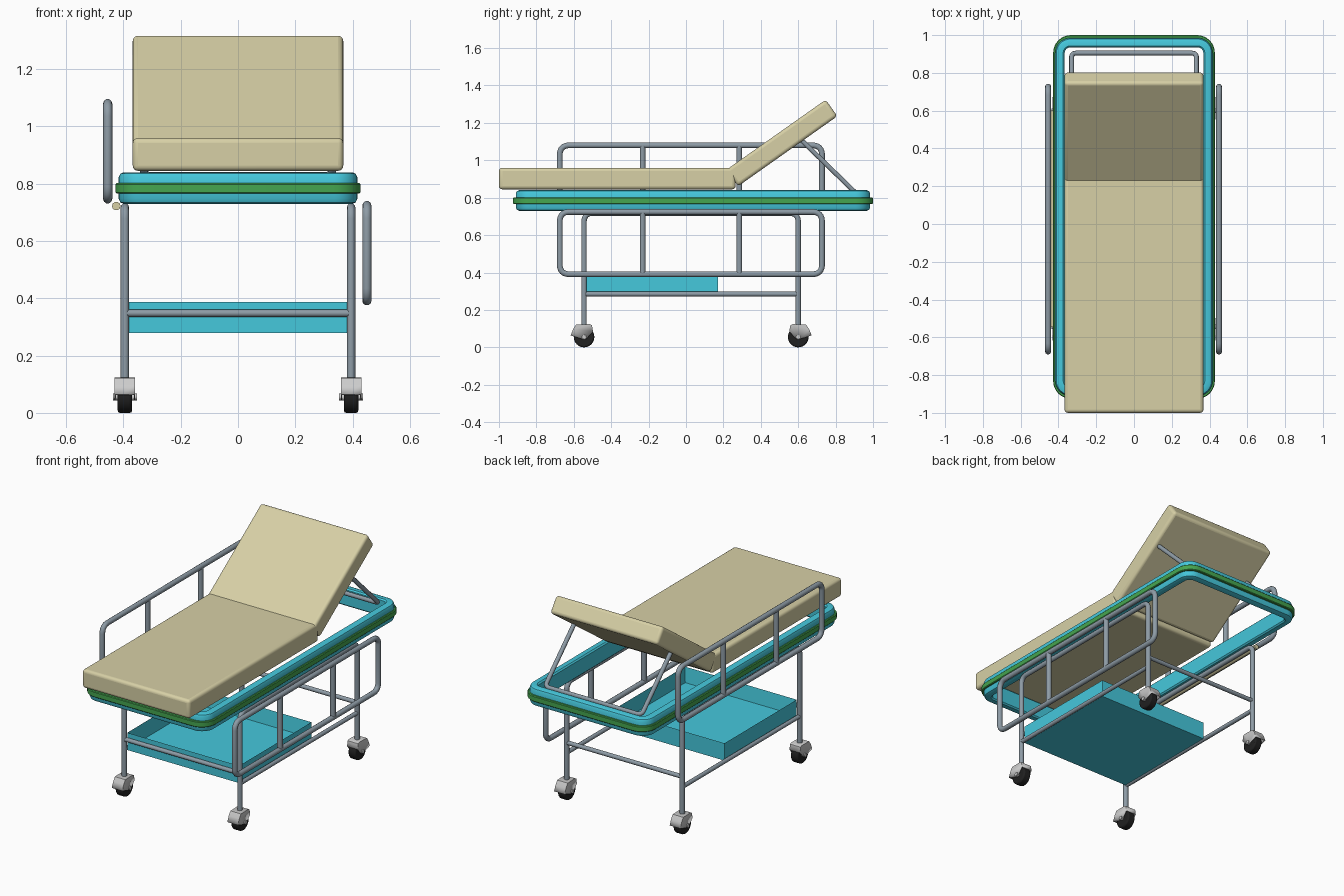
import bpy, bmesh, math
from mathutils import Vector

if "Cube" in bpy.data.objects:
    bpy.data.objects.remove(bpy.data.objects["Cube"])


def material(name, rgb):
    m = bpy.data.materials.new(name)
    m.diffuse_color = (*rgb, 1)
    m.use_nodes = True
    m.node_tree.nodes["Principled BSDF"].inputs["Base Color"].default_value = m.diffuse_color
    return m


BEIGE = material("beige_vinyl", (0.68, 0.63, 0.38))
CYAN = material("cyan_plastic", (0.06, 0.58, 0.72))
GREEN = material("green_bumper", (0.06, 0.38, 0.08))
STEEL = material("steel", (0.27, 0.33, 0.38))
LIGHT = material("light_grey", (0.55, 0.55, 0.55))
BLACK = material("rubber", (0.015, 0.015, 0.015))


def finish(name, bm, mat, bevel=0, segments=3, angle=35):
    bmesh.ops.recalc_face_normals(bm, faces=bm.faces)
    me = bpy.data.meshes.new(name)
    bm.to_mesh(me)
    bm.free()
    ob = bpy.data.objects.new(name, me)
    bpy.context.collection.objects.link(ob)
    me.materials.append(mat)
    if bevel:
        b = ob.modifiers.new("bevel", 'BEVEL')
        b.width, b.segments = bevel, segments
    bpy.ops.object.select_all(action='DESELECT')
    ob.select_set(True)
    bpy.context.view_layer.objects.active = ob
    bpy.ops.object.shade_smooth_by_angle(angle=math.radians(angle))
    return ob


def box(size):
    bm = bmesh.new()
    bmesh.ops.create_cube(bm, size=1)
    bmesh.ops.scale(bm, verts=bm.verts, vec=size)
    return bm


def rounded(points, r, closed=False, steps=6):
    """Replace polyline corners with quadratic fillets."""
    pts = [Vector(p) for p in points]
    n, out = len(pts), []
    for i, p in enumerate(pts):
        if not closed and i in (0, n - 1):
            out.append(p)
            continue
        a = p + (pts[i - 1] - p).normalized() * r
        b = p + (pts[(i + 1) % n] - p).normalized() * r
        c = p * 0.83 + (a + b) * 0.085     # pull the control toward a circular arc
        for k in range(steps + 1):
            t = k / steps
            out.append(a * (1 - t) ** 2 + c * 2 * t * (1 - t) + b * t * t)
    return out


def tube(name, points, r=0.015, mat=STEEL, closed=False):
    cu = bpy.data.curves.new(name, 'CURVE')
    cu.dimensions = '3D'
    cu.bevel_depth, cu.bevel_resolution = r, 3
    cu.use_fill_caps = True
    s = cu.splines.new('POLY')
    s.points.add(len(points) - 1)
    for q, p in zip(s.points, points):
        q.co = (*p, 1)
    s.use_cyclic_u = closed
    ob = bpy.data.objects.new(name, cu)
    bpy.context.collection.objects.link(ob)
    cu.materials.append(mat)
    bpy.ops.object.select_all(action='DESELECT')
    ob.select_set(True)
    bpy.context.view_layer.objects.active = ob
    bpy.ops.object.convert(target='MESH')
    bpy.ops.object.shade_smooth_by_angle(angle=math.radians(40))


def ring(name, profile, hx, y0, y1, radius, mat):
    """Sweep an (outward offset, z) profile round a rounded rectangle."""
    bm = bmesh.new()
    loops = []
    for off, z in profile:
        loop = []
        for k, (sx, sy) in enumerate([(1, 1), (-1, 1), (-1, -1), (1, -1)]):
            cx = sx * (hx - radius)
            cy = y1 - radius if sy > 0 else y0 + radius
            for j in range(9):
                a = math.radians(90 * k + j * 90 / 8)
                rr = radius + off
                loop.append(bm.verts.new((cx + rr * math.cos(a), cy + rr * math.sin(a), z)))
        loops.append(loop)
    for i in range(len(loops)):
        A, B = loops[i], loops[(i + 1) % len(loops)]
        for j in range(len(A)):
            k = (j + 1) % len(A)
            bm.faces.new((A[j], A[k], B[k], B[j]))
    return finish(name, bm, mat)


# Mattress: flat section and raised backrest
mattress = finish("mattress", box((0.735, 1.265, 0.115)), BEIGE, 0.018, 4)
mattress.location = (0, -0.3675, 0.9025)
back = finish("backrest", box((0.735, 0.65, 0.108)), BEIGE, 0.018, 4)
back.location = (0, 0.5125, 1.0925)
back.rotation_euler.x = math.radians(35.2)

# Bed frame: cyan ring with a green bumper strip round it
ring("bed_frame", [(-0.05, 0.738), (-0.042, 0.73), (-0.018, 0.73), (-0.006, 0.735), (0, 0.748),
                   (0, 0.822), (-0.006, 0.835), (-0.018, 0.84), (-0.042, 0.84), (-0.05, 0.832)],
     0.417, -0.91, 0.985, 0.08, CYAN)
ring("bumper_strip", [(-0.01, 0.766), (0.010, 0.766), (0.014, 0.77),
                      (0.014, 0.798), (0.010, 0.802), (-0.01, 0.802)],
     0.414, -0.911, 0.986, 0.08, GREEN)

# Leg hoops and lower bars
LX, LF, LB = 0.395, -0.545, 0.60
for side, x in (("left", -LX), ("right", LX)):
    tube(side + "_leg_hoop", rounded([(x, LF, 0.115), (x, LF, 0.717), (x, LB, 0.717), (x, LB, 0.115)], 0.04))
    tube(side + "_lower_bar", [(x, LF, 0.285), (x, LB, 0.285)], 0.013)
for end, y in (("front", LF), ("back", LB)):
    tube(end + "_cross_bar", [(-LX, y, 0.348), (LX, y, 0.348)], 0.013)

# Side rails: left one raised, right one lowered
for side, x, z0 in (("left", -0.455, 0.747), ("right", 0.45, 0.391)):
    z1 = z0 + 0.333
    tube(side + "_rail", rounded([(x, -0.675, z0), (x, 0.727, z0), (x, 0.727, z1), (x, -0.675, z1)],
                                 0.045, True), 0.016, closed=True)
    for i, y in enumerate((-0.232, 0.285)):
        tube(f"{side}_rail_post_{i + 1}", [(x, y, z0), (x, y, z1)], 0.016)
tube("rail_hinge_rod", [(-0.425, LF, 0.722), (-0.425, LB, 0.722)], 0.015, BEIGE)

# Backrest support hoop
tube("backrest_support", rounded([(-0.33, 0.62, 1.105), (-0.33, 0.905, 0.828),
                                  (0.33, 0.905, 0.828), (0.33, 0.62, 1.105)], 0.025), 0.013)

# Storage tray
bm = box((0.765, 0.705, 0.107))
top = max(bm.faces, key=lambda f: f.calc_center_median().z)
bmesh.ops.inset_region(bm, faces=[top], thickness=0.016)
bmesh.ops.translate(bm, verts=top.verts, vec=(0, 0, -0.092))
finish("storage_tray", bm, CYAN).location = (0, -0.182, 0.333)


def cylinder_x(r, width, sides):
    bm = bmesh.new()
    bmesh.ops.create_cone(bm, cap_ends=True, segments=sides, radius1=r, radius2=r, depth=width)
    for v in bm.verts:
        v.co = (v.co.z, v.co.x, v.co.y)
    return bm


# Casters: wheel, axle bolt and open-bottomed hood
HOOD = [(0.072, 0.064), (0.058, 0.098), (0.042, 0.122), (-0.03, 0.124), (-0.042, 0.118), (-0.048, 0.085)]
TAB = [(-0.012, 0.045), (0.012, 0.045)]
for sx, side in ((-1, "left"), (1, "right")):
    for sy, end, y in ((-1, "front", LF), (1, "back", LB)):
        tag = f"{end}_{side}_caster"
        x = sx * LX
        finish(tag + "_wheel", cylinder_x(0.055, 0.05, 32), BLACK, 0.008, 2).location = (x, y, 0.055)
        finish(tag + "_axle", cylinder_x(0.012, 0.084, 12), LIGHT).location = (x, y, 0.055)
        bm = bmesh.new()
        L, R = [[bm.verts.new((x + d, y + sy * u, z)) for u, z in HOOD + TAB] for d in (-0.036, 0.036)]
        bm.faces.new(L)
        bm.faces.new(R)
        for i in range(len(HOOD) - 1):
            bm.faces.new((L[i], L[i + 1], R[i + 1], R[i]))
        hood = finish(tag + "_hood", bm, LIGHT)
        s = hood.modifiers.new("thickness", 'SOLIDIFY')
        s.thickness = 0.005
